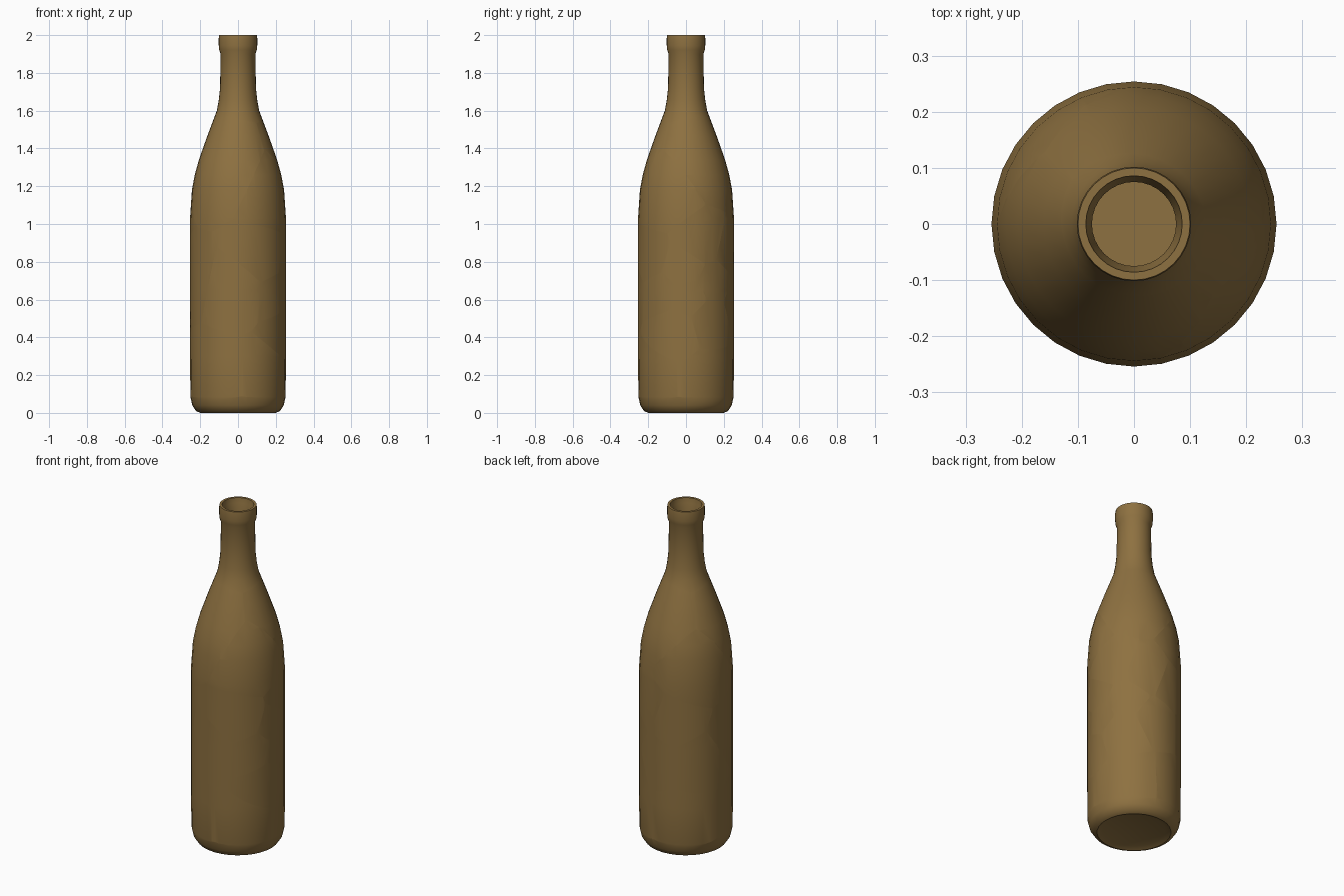
import bpy, bmesh
from math import sin, cos, pi, radians
from mathutils import Vector

if "Cube" in bpy.data.objects:
    bpy.data.objects.remove(bpy.data.objects["Cube"])

SIDES = 32

# Glass colour
glass = bpy.data.materials.new("brown_glass")
glass.diffuse_color = (0.27, 0.165, 0.052, 1)
glass.use_nodes = True
glass.node_tree.nodes["Principled BSDF"].inputs["Base Color"].default_value = glass.diffuse_color

# Bottle profile: outside from base to lip, then inside back down to the floor
outer = [(0, 0.012), (0.17, 0.012), (0.2, 0), (0.222, 0.01), (0.242, 0.04), (0.252, 0.085),
         (0.254, 0.3), (0.254, 0.65), (0.254, 1.03), (0.244, 1.18), (0.229, 1.26),
         (0.207, 1.34), (0.161, 1.47), (0.112, 1.6), (0.102, 1.655), (0.095, 1.72),
         (0.092, 1.9), (0.1, 1.922), (0.102, 1.945), (0.102, 1.985), (0.1, 2.0)]
inner = [(0.086, 2.0), (0.083, 1.97), (0.075, 1.94), (0.075, 1.72), (0.09, 1.6),
         (0.14, 1.47), (0.186, 1.34), (0.224, 1.18), (0.234, 1.03), (0.234, 0.085),
         (0.2, 0.035), (0, 0.035)]


def lathe(profile):
    bm = bmesh.new()
    rings = []
    for r, z in profile:
        if r == 0:
            rings.append([bm.verts.new((0, 0, z))] * SIDES)
        else:
            rings.append([bm.verts.new((r * cos(2 * pi * i / SIDES), r * sin(2 * pi * i / SIDES), z))
                          for i in range(SIDES)])
    for a, b in zip(rings, rings[1:]):
        for i in range(SIDES):
            j = (i + 1) % SIDES
            bm.faces.new(list(dict.fromkeys((a[i], a[j], b[j], b[i]))))
    return bm


# Shard centres: name, angle in degrees (front = -90), radius, height
seeds = [
    ("neck", 0, 0, 1.85),
    ("base", 0, 0, 0.0),
    # shoulder
    ("shoulder", -130, 0.15, 1.25), ("shoulder", 50, 0.15, 1.26),
    ("shoulder", -28, 0.19, 1.12), ("shoulder", 135, 0.19, 1.08),
    # middle, large pieces
    ("body", -165, 0.2, 0.7), ("body", -92, 0.2, 0.64), ("body", -50, 0.2, 0.81),
    ("body", 20, 0.22, 0.9), ("body", 65, 0.2, 0.85), ("body", 105, 0.2, 0.8),
    ("body", 140, 0.2, 0.58), ("body", 80, 0.21, 0.58),
    # middle, small pieces around the impact
    ("chip", -3, 0.23, 0.76), ("chip", -33, 0.23, 0.63), ("chip", 2, 0.23, 0.62),
    ("chip", 37, 0.23, 0.69), ("chip", 33, 0.22, 0.5), ("chip", -16, 0.21, 0.45),
    # lower
    ("lower", -125, 0.1, 0.28), ("lower", -45, 0.1, 0.28),
    ("lower", 35, 0.1, 0.27), ("lower", 120, 0.1, 0.28),
]
points = [Vector((r * cos(radians(a)), r * sin(radians(a)), z)) for _, a, r, z in seeds]

# Cut one shard out of the bottle around each centre
bottle = lathe(outer + inner)
for k, (name, *_) in enumerate(seeds):
    bm = bottle.copy()
    for q in sorted(points, key=lambda v: (v - points[k]).length)[1:]:
        normal = q - points[k]
        cut = bmesh.ops.bisect_plane(bm, geom=bm.verts[:] + bm.edges[:] + bm.faces[:], dist=1e-6,
                                     plane_co=(q + points[k]) / 2, plane_no=normal, clear_outer=True)
        edges = [e for e in cut["geom_cut"] if isinstance(e, bmesh.types.BMEdge) and e.is_boundary]
        if edges:
            bmesh.ops.triangle_fill(bm, edges=edges, normal=normal.normalized(), use_beauty=True)
    if bm.faces:
        mesh = bpy.data.meshes.new(name + "_shard")
        bm.to_mesh(mesh)
        mesh.materials.append(glass)
        obj = bpy.data.objects.new(name + "_shard", mesh)
        bpy.context.collection.objects.link(obj)
        obj.select_set(True)
        bpy.context.view_layer.objects.active = obj
    bm.free()
bottle.free()
bpy.ops.object.shade_smooth_by_angle(angle=radians(40))
